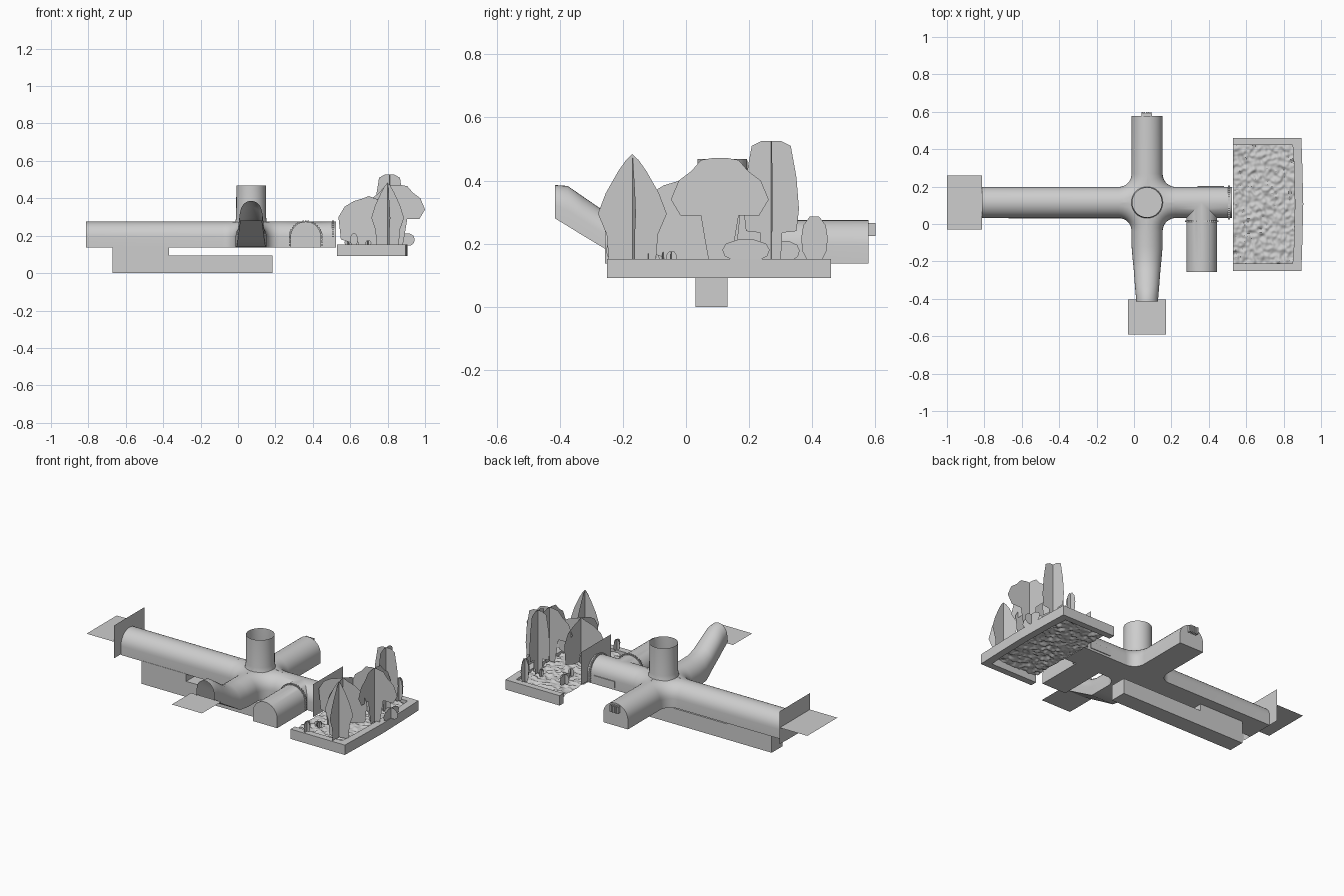
import bpy, bmesh, math, random
from mathutils import Vector, noise

if "Cube" in bpy.data.objects:
    bpy.data.objects.remove(bpy.data.objects["Cube"])

random.seed(4)
CX, CY = 0.07, 0.115          # crossing centre
HW, Z0, ZS, Z1 = 0.083, 0.137, 0.192, 0.275   # tunnel half width, floor, spring, crown

grey = bpy.data.materials.new("light_grey")
grey.diffuse_color = (0.61, 0.61, 0.61, 1)
grey.use_nodes = True
grey.node_tree.nodes["Principled BSDF"].inputs["Base Color"].default_value = grey.diffuse_color


def shade(ob):
    bpy.ops.object.select_all(action='DESELECT')
    ob.select_set(True)
    bpy.context.view_layer.objects.active = ob
    bpy.ops.object.shade_smooth_by_angle(angle=math.radians(35))


def finish(name, bm, smooth=True, recalc=True):
    if recalc:
        bmesh.ops.recalc_face_normals(bm, faces=bm.faces)
    me = bpy.data.meshes.new(name)
    bm.to_mesh(me)
    bm.free()
    ob = bpy.data.objects.new(name, me)
    bpy.context.collection.objects.link(ob)
    me.materials.append(grey)
    if smooth:
        shade(ob)
    return ob


def loft(name, sections, smooth=False):
    """Closed solid through a series of matching outlines."""
    bm = bmesh.new()
    rings = [[bm.verts.new(p) for p in s] for s in sections]
    n = len(rings[0])
    for a, b in zip(rings, rings[1:]):
        for i in range(n):
            j = (i + 1) % n
            bm.faces.new((a[i], a[j], b[j], b[i]))
    bm.faces.new(rings[0])
    bm.faces.new(rings[-1])
    return finish(name, bm, smooth)


def add_box(bm, x0, x1, y0, y1, z0, z1):
    vs = bmesh.ops.create_cube(bm, size=1)['verts']
    for v in vs:
        v.co = Vector((x0 + (v.co.x + .5) * (x1 - x0),
                       y0 + (v.co.y + .5) * (y1 - y0),
                       z0 + (v.co.z + .5) * (z1 - z0)))


def box(name, *b):
    bm = bmesh.new()
    add_box(bm, *b)
    return finish(name, bm, False)


def arch(hw=HW, z0=Z0, z1=Z1, n=16):
    """Flat-floored arch as (offset, z) points."""
    zs = z0 + (z1 - z0) * (ZS - Z0) / (Z1 - Z0)
    arc = [(hw * math.cos(math.pi * i / n), zs + (z1 - zs) * math.sin(math.pi * i / n))
           for i in range(n + 1)]
    return [(hw, z0)] + arc + [(-hw, z0)]


def card(name, pts):
    bm = bmesh.new()
    bm.faces.new([bm.verts.new(p) for p in pts])
    return finish(name, bm, False, False)


# Tunnels
tunnel = loft("tunnels", [[(x, CY + u, z) for u, z in arch()] for x in (-0.812, 0.525)])
parts = [loft("rear_tunnel", [[(CX + u, y, z) for u, z in arch()] for y in (CY, 0.578)]),
         loft("side_tunnel", [[(0.362 + u, y, z) for u, z in arch(0.082)] for y in (-0.257, CY)])]
stations = [(CY, HW, Z0, Z1), (-0.12, HW, Z0, Z1), (-0.19, .077, .143, .279),
            (-0.25, .071, .18, .297), (-0.33, .065, .228, .352),
            (-0.375, .061, .256, .383), (-0.415, .058, .28, .386)]
parts.append(loft("rising_tunnel", [[(CX + u, y, z) for u, z in arch(h, a, b)]
                                    for y, h, a, b in stations]))

# Rounded inner corners of the crossing
R = 0.07
half = [(HW, Z0), (0, Z0)] + [(HW - u, z) for u, z in arch()[1:10]]
for sx in (-1, 1):
    for sy in (-1, 1):
        ox, oy = CX + sx * (HW + R), CY + sy * (HW + R)
        parts.append(loft("crossing_corner", [[(ox - sx * (R + w) * math.cos(t),
                                                oy - sy * (R + w) * math.sin(t), z)
                                               for w, z in half]
                                              for t in [math.pi / 16 * k for k in range(9)]]))

# Vertical shaft with a small flared foot
shaft = [(.1, .235), (.09, .258), (.084, .275), (.08, .3), (.079, .468)]
parts.append(loft("vertical_shaft", [[(CX + r * math.cos(t), CY + r * math.sin(t), z)
                                      for t in [math.tau * i / 32 for i in range(32)]]
                                     for r, z in shaft]))

# Join everything into one hollow shell, then open the shaft and the raised mouth
for p in parts:
    mod = tunnel.modifiers.new("join", 'BOOLEAN')
    mod.operation, mod.solver, mod.object = 'UNION', 'EXACT', p
    bpy.context.view_layer.objects.active = tunnel
    bpy.ops.object.modifier_apply(modifier=mod.name)
    bpy.data.objects.remove(p)
bm = bmesh.new()
bm.from_mesh(tunnel.data)
mouths = [f for f in bm.faces if all(v.co.z > .467 for v in f.verts)
          or all(v.co.y < -.414 for v in f.verts)]
bmesh.ops.delete(bm, geom=mouths, context='FACES')
bm.to_mesh(tunnel.data)
bm.free()
shade(tunnel)

# Lower duct: drop section and long bar
profile = [(-.67, 0), (.184, 0), (.184, .095), (-.37, .095), (-.37, .14), (-.67, .14)]
loft("lower_duct", [[(x, y, z) for x, z in profile] for y in (.03, .132)])


# Flange bolts around tunnel joints
def bolts(name, place, hw):
    bm = bmesh.new()
    outline = arch(hw + .003, Z0, Z1 + .001, 20)
    sides = [(s * (hw + .003), z) for s in (-1, 1) for z in (.15, .165, .18)]
    for u, z in outline[1:-1] + sides:
        x, y = place(u)
        add_box(bm, x - .005, x + .005, y - .005, y + .005, z - .005, z + .005)
    finish(name, bm, False)


bolts("side_joint_bolts", lambda u: (.362 + u, .015), .082)
bolts("main_joint_bolts", lambda u: (.508, CY + u), HW)
box("wall_plate", .34, .48, .196, .203, .15, .19)

# Vent bars on the rear end
vent = bmesh.new()
for i in range(5):
    x = .04 + i * .0118
    add_box(vent, x, x + .0075, .575, .6, .225, .265)
add_box(vent, .04, .095, .575, .592, .229, .261)
finish("rear_vent", vent, False)

# Flat cards at the tunnel ends
for x, nm in ((-.814, "left_end_card"), (.527, "right_end_card")):
    card(nm, [(x, -.03, .14), (x, .26, .14), (x, .26, .34), (x, -.03, .34)])
for nm, x0, x1, y0, y1, z in (("left_floor_card", -1, -.814, -.03, .26, .24),
                              ("front_floor_card", -.033, .17, -.59, -.405, .281)):
    card(nm, [(x0, y0, z), (x1, y0, z), (x1, y1, z), (x0, y1, z)])

# Planter rim, open towards the tunnel, with a slightly bowed outer side
outer = [(.53, -.25), (.895, -.25), (.9, -.1), (.905, .107), (.9, .31), (.895, .46), (.53, .46)]
inner = [(.53, -.21), (.848, -.21), (.856, -.1), (.86, .107), (.856, .31), (.848, .422), (.53, .422)]
loft("planter_rim", [[(*o, .092), (*o, .152), (*i, .152), (*i, .092)]
                     for o, i in zip(outer, inner)])

# Rough soil bed
soil = bmesh.new()
bmesh.ops.create_grid(soil, x_segments=60, y_segments=114, size=1)
for v in soil.verts:
    x, y = .694 + v.co.x * .164, .106 + v.co.y * .317
    v.co = (x, y, .135 + .011 * noise.noise(Vector((x * 47 + .37, y * 47 + .21, .5))))
finish("soil", soil, True, False)


# Plants made of two crossed cards
def plant(name, x, y, outline, widths=(1, 1), turn=0):
    bm = bmesh.new()
    pts = [(u, z) for u, z in outline] + [(-u, z) for u, z in reversed(outline) if u > 0]
    for k in (0, 1):
        a = turn + k * math.pi / 2
        bm.faces.new([bm.verts.new((x + u * widths[k] * math.cos(a),
                                    y + u * widths[k] * math.sin(a), z)) for u, z in pts])
    finish(name, bm, False, False)


leaf = [(.075, .145), (.082, .23), (.11, .295), (.085, .36), (.045, .43), (.02, .465), (0, .484)]
tall = [(.03, .145), (.035, .235), (.08, .24), (.088, .31), (.08, .41), (.062, .51), (.03, .526)]
bushy = [(.035, .145), (.045, .2), (.06, .29), (.125, .29), (.155, .34), (.13, .4), (.09, .43),
         (.06, .465), (.02, .472)]
low = [(.06, .15), (.15, .18), (.163, .3), (.13, .355), (.08, .385), (.03, .4), (0, .412)]
plant("pointed_shrub", .8, -.17, leaf, (.8, 1), .13)
plant("tall_shrub", .81, .27, tall, (.9, 1), .05)
plant("round_shrub", .845, .107, bushy, (1, 1))
plant("low_shrub", .7, .01, low, (1, 1))

# Small ground plants
blob = [(.55, 0), (.9, .2), (1, .5), (.85, .8), (.35, 1)]
for x, y, w, h in ((.9, .19, .075, .065), (.8, .407, .042, .138), (.62, -.22, .033, .065),
                   (.6, .31, .05, .06), (.68, .02, .04, .055)):
    plant("ground_plant", x, y, [(u * w, .148 + z * h) for u, z in blob], (.6, 1))
for i in range(8):
    x, y = random.uniform(.57, .82), random.uniform(-.17, .39)
    h = random.uniform(.015, .035)
    plant("grass_tuft", x, y, [(.012, .135), (.018, .15 + h * .5), (.008, .15 + h)],
          (1, 1), random.uniform(-.4, .4))
